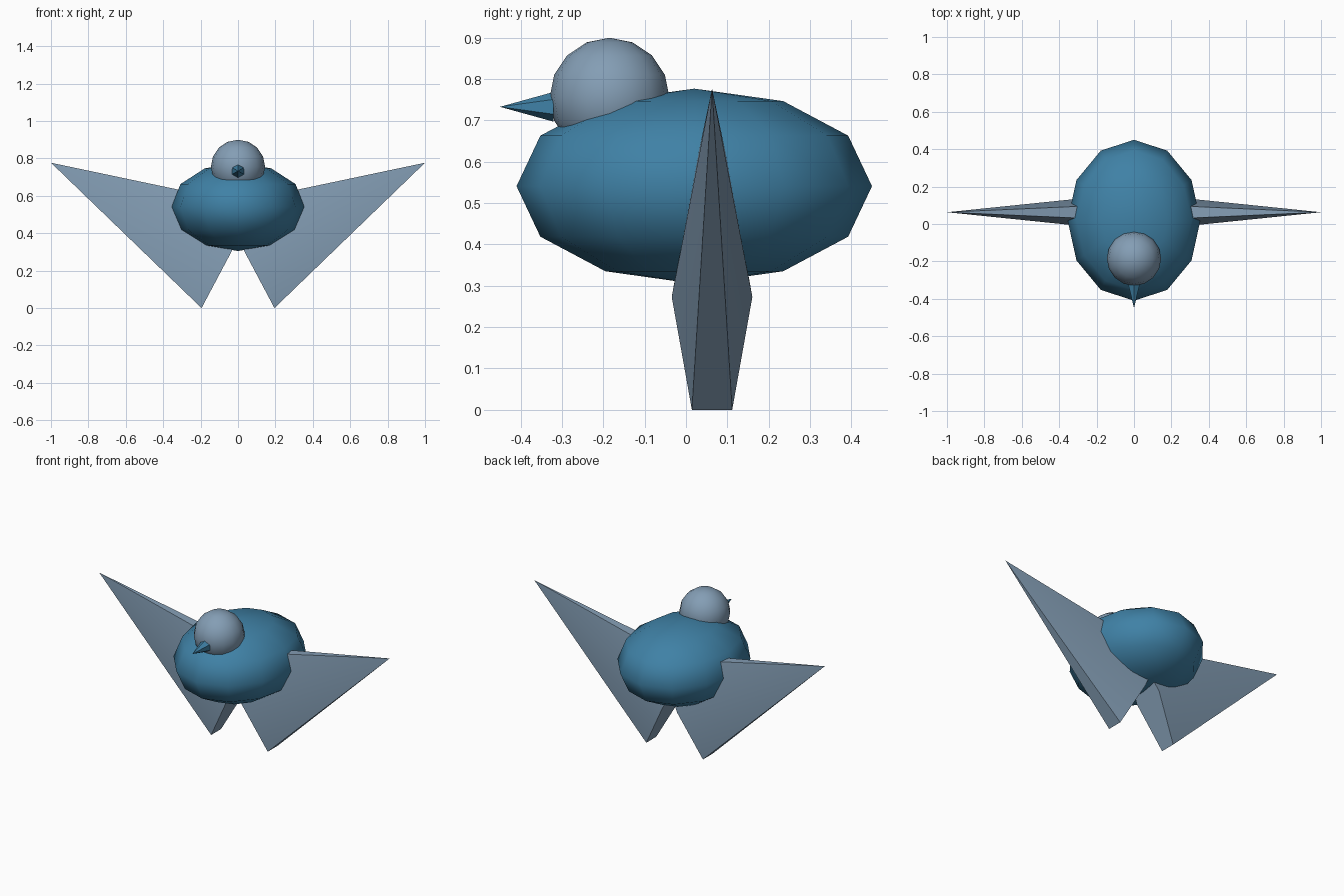
import bpy, bmesh, math
from mathutils import Vector

if "Cube" in bpy.data.objects:
    bpy.data.objects.remove(bpy.data.objects["Cube"])


def material(name, rgb):
    m = bpy.data.materials.new(name)
    m.diffuse_color = (*rgb, 1)
    m.use_nodes = True
    m.node_tree.nodes["Principled BSDF"].inputs["Base Color"].default_value = m.diffuse_color
    return m


blue = material("blue", (0.05, 0.22, 0.38))
pale = material("pale_blue", (0.23, 0.34, 0.46))


def add_object(name, bm, mat, smooth_angle):
    bmesh.ops.recalc_face_normals(bm, faces=bm.faces)
    mesh = bpy.data.meshes.new(name)
    bm.to_mesh(mesh)
    bm.free()
    ob = bpy.data.objects.new(name, mesh)
    bpy.context.collection.objects.link(ob)
    mesh.materials.append(mat)
    bpy.ops.object.select_all(action='DESELECT')
    ob.select_set(True)
    bpy.context.view_layer.objects.active = ob
    bpy.ops.object.shade_smooth_by_angle(angle=math.radians(smooth_angle))
    return ob


def ellipsoid(name, centre, radii, segments, mat, bulge=1.0):
    bm = bmesh.new()
    bmesh.ops.create_uvsphere(bm, u_segments=segments, v_segments=segments // 2, radius=1)
    for v in bm.verts:
        z = math.copysign(abs(v.co.z) ** bulge, v.co.z)
        v.co = Vector(centre) + Vector((v.co.x * radii[0], v.co.y * radii[1], z * radii[2]))
    return add_object(name, bm, mat, 80)


def hex_cone(name, base, tip, corner_axis, flat_axis, mat, smooth_angle):
    # six-sided cone; corner_axis points to a base corner
    bm = bmesh.new()
    ring = []
    for i in range(6):
        a = math.tau * i / 6
        ring.append(bm.verts.new(Vector(base) + Vector(corner_axis) * math.cos(a)
                                 + Vector(flat_axis) * math.sin(a)))
    top = bm.verts.new(tip)
    bm.faces.new(ring)
    for i in range(6):
        bm.faces.new((ring[i], ring[(i + 1) % 6], top))
    return add_object(name, bm, mat, smooth_angle)


# Body, head and beak
ellipsoid("body", (0, 0.02, 0.541), (0.355, 0.43, 0.236), 12, blue, bulge=0.95)
ellipsoid("head", (0, -0.185, 0.755), (0.145, 0.145, 0.145), 16, pale)
hex_cone("beak", (0, -0.32, 0.733), (0, -0.45, 0.733), (0, 0, 0.036), (0.036, 0, 0), blue, 30)

# Wings: flattened cones mirrored across x, crossing inside the body
for side, label in ((1, "left"), (-1, "right")):
    base = Vector((0.05 * side, 0.063, 0.273))
    tip = Vector((1.0 * side, 0.063, 0.777))
    axis = (tip - base).normalized()
    chord = Vector((axis.z, 0, -axis.x)) * 0.357
    hex_cone(label + "_wing", base, tip, (0, 0.0975, 0), chord, pale, 30)
